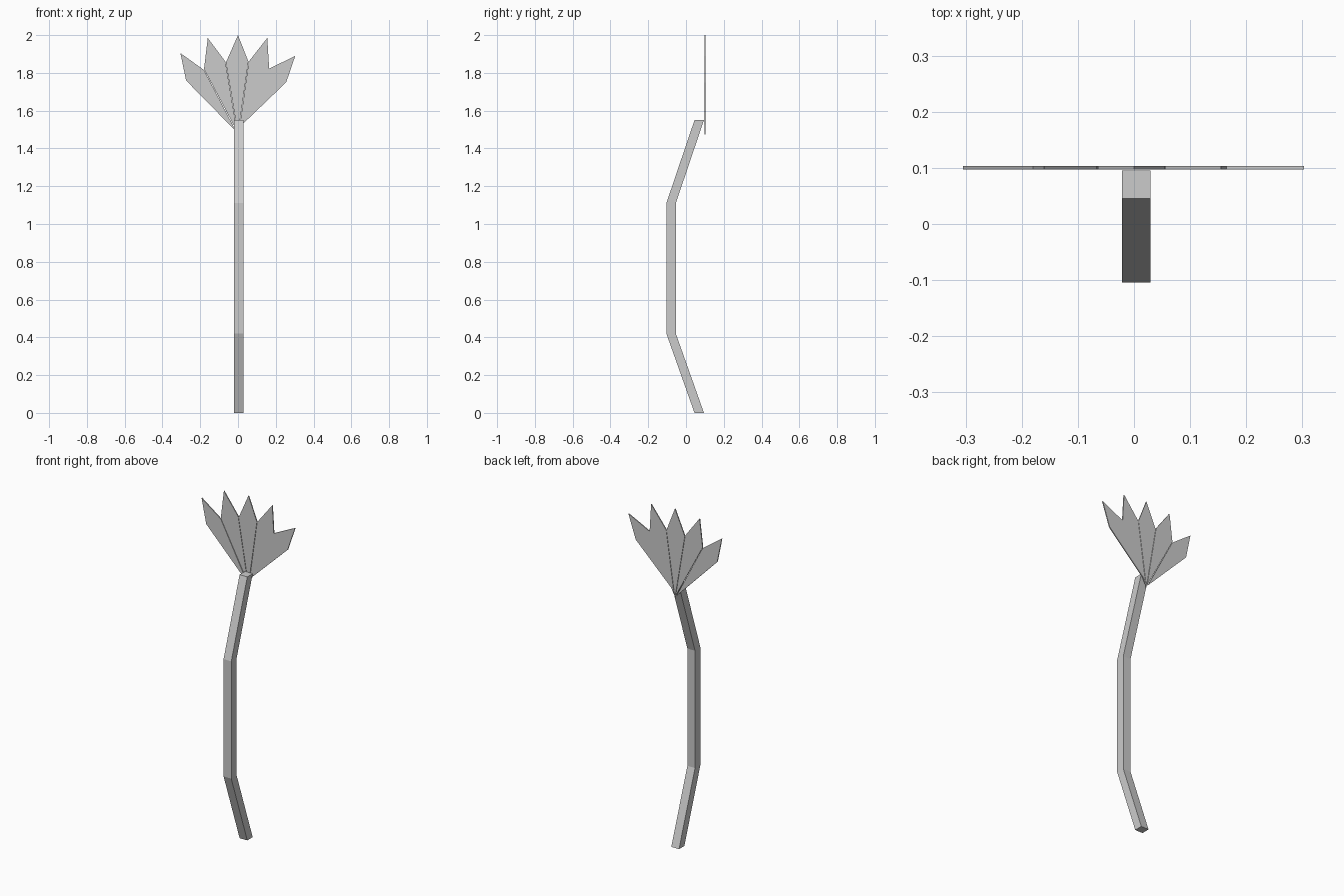
import bpy
import bmesh
from mathutils import Vector

default_cube = bpy.data.objects.get("Cube")
if default_cube:
    bpy.data.objects.remove(default_cube, do_unlink=True)


def make_material(name, colour):
    material = bpy.data.materials.new(name)
    material.use_nodes = True
    material.diffuse_color = colour
    material.node_tree.nodes["Principled BSDF"].inputs["Base Color"].default_value = colour
    return material


def finish_object(name, bm, material):
    bmesh.ops.recalc_face_normals(bm, faces=bm.faces)
    mesh = bpy.data.meshes.new(name)
    bm.to_mesh(mesh)
    bm.free()
    mesh.materials.append(material)
    obj = bpy.data.objects.new(name, mesh)
    bpy.context.collection.objects.link(obj)
    return obj


def extrude_outline(name, outline, offset, material):
    """Fill an outline and extrude it along the offset into a closed solid."""
    bm = bmesh.new()
    face = bm.faces.new([bm.verts.new(point) for point in outline])
    result = bmesh.ops.extrude_face_region(bm, geom=[face], use_keep_orig=True)
    moved = [item for item in result["geom"] if isinstance(item, bmesh.types.BMVert)]
    bmesh.ops.translate(bm, verts=moved, vec=Vector(offset))
    return finish_object(name, bm, material)


grey = make_material("plain grey", (0.6, 0.6, 0.6, 1))

# Bent square stem: front edge of each ring, lofted upwards
STEM_WIDTH = 0.05
STEM_LEFT = -0.021
stem_path = [(0.045, 0), (-0.104, 0.42), (-0.104, 1.11), (0.045, 1.55)]
stem = bmesh.new()
rings = []
for y, z in stem_path:
    x0, x1 = STEM_LEFT, STEM_LEFT + STEM_WIDTH
    y1 = y + STEM_WIDTH
    corners = [(x0, y), (x1, y), (x1, y1), (x0, y1)]
    rings.append([stem.verts.new((cx, cy, z)) for cx, cy in corners])
for low, high in zip(rings, rings[1:]):
    for i in range(len(low)):
        j = (i + 1) % len(low)
        stem.faces.new((low[i], low[j], high[j], high[i]))
stem.faces.new(rings[0])
stem.faces.new(rings[-1])
finish_object("stem", stem, grey)

# Fan of thin pointed petals: base, right shoulder, tip, left shoulder
FAN_FRONT = 0.097
FAN_THICKNESS = 0.006
petals = {
    "petal_far_right": [(-0.01, 1.49), (-0.18, 1.815), (-0.305, 1.905), (-0.275, 1.76)],
    "petal_near_right": [(-0.005, 1.49), (-0.067, 1.86), (-0.16, 1.985), (-0.18, 1.82)],
    "petal_centre": [(0, 1.475), (0.055, 1.86), (0, 2), (-0.064, 1.855)],
    "petal_near_left": [(0.005, 1.49), (0.165, 1.82), (0.155, 1.985), (0.057, 1.86)],
    "petal_far_left": [(0.005, 1.51), (0.255, 1.75), (0.303, 1.89), (0.15, 1.815)],
}
for name, outline in petals.items():
    points = [(x, FAN_FRONT, z) for x, z in outline]
    extrude_outline(name, points, (0, FAN_THICKNESS, 0), grey)
